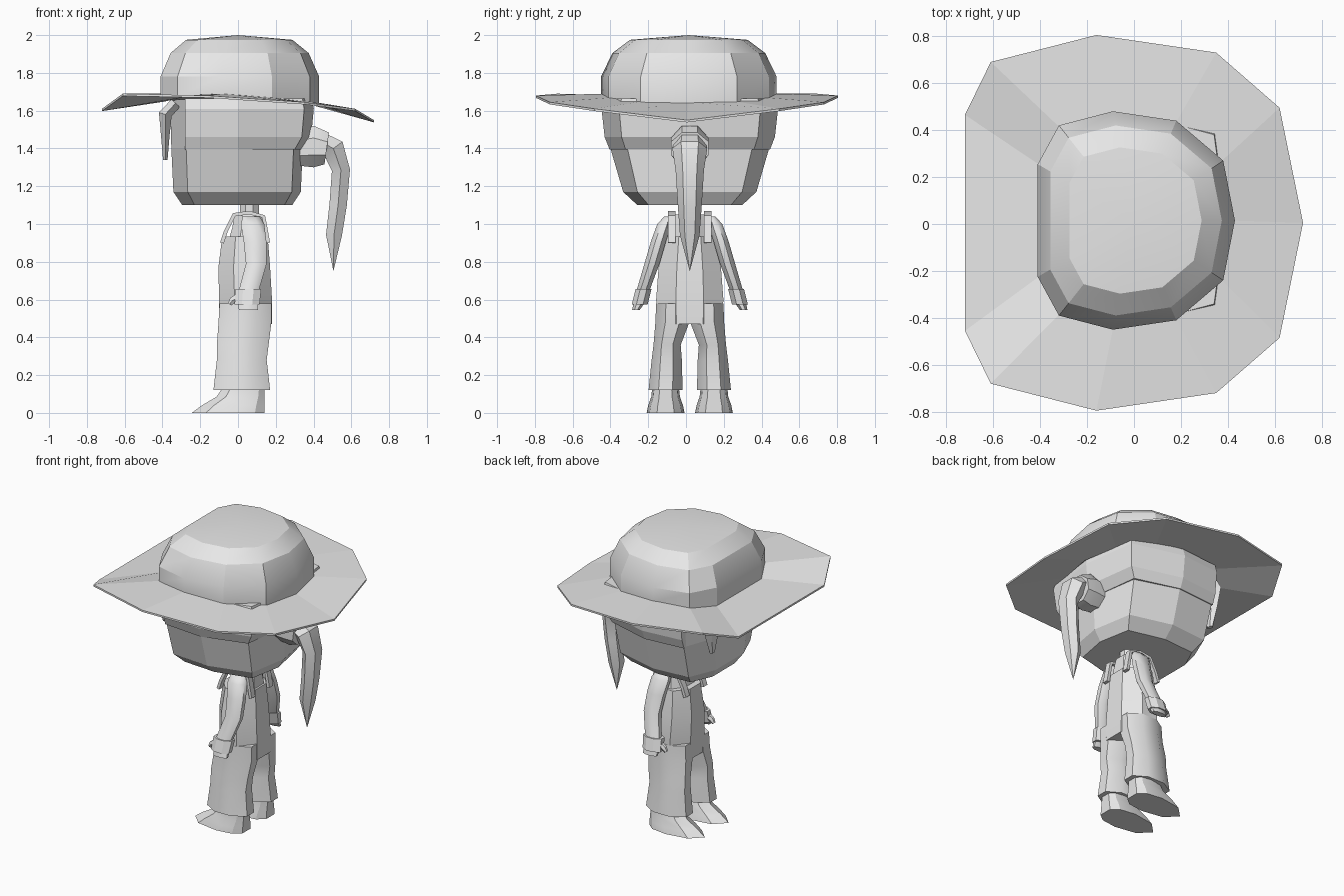
import bpy, bmesh, math
from mathutils import Vector

cube = bpy.data.objects.get("Cube")
if cube:
    bpy.data.objects.remove(cube, do_unlink=True)

MID = 0.02  # symmetry plane of the figure

grey = bpy.data.materials.new("plain grey")
grey.use_nodes = True
grey.diffuse_color = (0.8, 0.8, 0.8, 1)
grey.node_tree.nodes["Principled BSDF"].inputs["Base Color"].default_value = (0.8, 0.8, 0.8, 1)


def loft(name, rings, caps=True, smooth=30):
    """Skin a list of equal-length point rings; a one-point ring is a tip."""
    bm = bmesh.new()
    vs = [[bm.verts.new(p) for p in ring] for ring in rings]
    for a, b in zip(vs, vs[1:]):
        n = max(len(a), len(b))
        for i in range(n):
            j = (i + 1) % n
            if len(b) == 1:
                bm.faces.new((a[i], a[j], b[0]))
            else:
                bm.faces.new((a[i], a[j], b[j], b[i]))
    if caps:
        for ring in (vs[0], vs[-1]):
            if len(ring) > 2:
                bm.faces.new(ring)
    bmesh.ops.recalc_face_normals(bm, faces=bm.faces)
    mesh = bpy.data.meshes.new(name)
    bm.to_mesh(mesh)
    bm.free()
    mesh.materials.append(grey)
    ob = bpy.data.objects.new(name, mesh)
    bpy.context.collection.objects.link(ob)
    bpy.ops.object.select_all(action="DESELECT")
    ob.select_set(True)
    bpy.context.view_layer.objects.active = ob
    if smooth:
        bpy.ops.object.shade_smooth_by_angle(angle=math.radians(smooth))
    return ob


def oval(cx, cy, z, rx, ry, n=8):
    """Horizontal ring with flat sides facing the axes; rx, ry are its extents."""
    k = 1 / math.cos(math.pi / n)
    return [(cx + rx * k * math.cos((i + .5) * math.tau / n),
             cy + ry * k * math.sin((i + .5) * math.tau / n), z) for i in range(n)]


def tube(name, path, y, n=8):
    """Tube in the xz plane along (x, z, thickness, half width)."""
    rings = []
    for i, (x, z, r, w) in enumerate(path):
        a, b = path[max(i - 1, 0)], path[min(i + 1, len(path) - 1)]
        t = Vector((b[0] - a[0], 0, b[1] - a[1])).normalized()
        side = Vector((-t.z, 0, t.x))
        c = Vector((x, y, z))
        if r == 0:
            rings.append([c])
        else:
            rings.append([c + side * p[0] + Vector((0, p[1], 0))
                          for p in oval(0, 0, 0, r, w, n)])
    return loft(name, rings)


def mirrored(half):
    """Complete a half outline by reflecting points off the centre line."""
    back = [(p[0], -p[1], *p[2:]) for p in reversed(half) if p[1] > 0]
    return half + back


# Hat: drooping brim and faceted crown
brim_out = mirrored([(.72, 0, 1.55), (.62, .49, 1.61), (.35, .725, 1.645),
                     (-.16, .80, 1.68), (-.61, .685, 1.69), (-.72, .46, 1.61)])
crown = mirrored([(.43, 0, 1.645), (.38, .255, 1.65), (.18, .425, 1.67),
                  (-.09, .465, 1.69), (-.32, .405, 1.68), (-.41, .24, 1.66)])
inner = [(x * .95, y * .95 + .015, z) for x, y, z in crown]
outer = [(x, y + .005, z) for x, y, z in brim_out]
drop = lambda ring: [(x, y, z - .012) for x, y, z in ring]
loft("hat_brim", [inner, outer, drop(outer), drop(inner), inner], caps=False, smooth=0)

crown_rings = [[(x, y + .015, z - .005) for x, y, z in crown]]
for s, z in ((1, 1.78), (.87, 1.905), (.67, 1.975)):
    crown_rings.append([(x * s, y * s + .015, z) for x, y, _ in crown])
loft("hat_crown", crown_rings + [[(0, .015, 2)]], smooth=25)

# Head: tapered block with a ridge at the back
head = mirrored([(.35, 0), (.30, .33), (0, .42), (-.28, .395), (-.36, .18)])
loft("head", [[(x * sx, y * sy + MID, z) for x, y in head]
              for z, sx, sy in ((1.10, .82, .66), (1.17, .95, .84),
                                (1.40, .98, 1), (1.66, 1, 1))], smooth=0)

# Hair: flared band round the sides and back
hair = mirrored([(.355, 0), (.31, .34), (0, .425), (-.28, .40)])
loft("hair_band", [[(x if x < 0 else x * sx, y * sy + MID, z) for x, y in hair]
                   for z, sx, sy in ((1.395, .97, 1), (1.46, 1.09, 1.06),
                                     (1.61, 1.13, 1.1), (1.665, 1.1, 1.06))], smooth=0)
for side, label in ((-1, "right"), (1, "left")):
    y = MID + side * .25
    tube(label + "_fringe", [(-.33, 1.64, .03, .09), (-.385, 1.58, .035, .09),
                             (-.385, 1.46, .022, .06), (-.385, 1.34, .012, .02)], y, 6)

# Ponytail
tube("ponytail_base", [(.30, 1.40, .09, .09), (.40, 1.41, .11, .10),
                       (.47, 1.40, .085, .10)], MID)
tube("ponytail", [(.43, 1.44, .05, .07), (.505, 1.40, .06, .08),
                  (.545, 1.285, .048, .065), (.53, 1.10, .046, .055),
                  (.508, .94, .042, .045), (.505, .75, 0, 0)], MID, 6)

# Trunk
loft("neck", [oval(.06, MID, z, .05, .05) for z in (1.0, 1.13)])
loft("shirt", [oval(.045, MID, .88, .105, .13), oval(.055, MID, .98, .085, .115),
               oval(.055, MID, 1.05, .075, .09)])
loft("overall_body", [oval(.04, MID, .47, .14, .17), oval(.04, MID, .60, .14, .178),
                      oval(.033, MID, .77, .137, .165), oval(.037, MID, .935, .12, .14)])

for side, label in ((-1, "right"), (1, "left")):
    def at(y):
        return MID + side * y

    # Overall strap and trouser leg
    tube(label + "_strap", [(-.085, .90, .01, .02), (-.065, .96, .01, .02),
                            (-.02, 1.05, .01, .02), (.06, 1.06, .01, .02),
                            (.135, 1.04, .01, .02), (.16, .90, .01, .02)], at(.095), 4)
    loft(label + "_trouser_leg", [oval(.02, at(.128), .12, .15, .09),
                                  oval(.02, at(.122), .28, .132, .08),
                                  oval(.025, at(.12), .36, .137, .072),
                                  oval(.037, at(.092), .48, .14, .09),
                                  oval(.04, at(.09), .58, .138, .088)], smooth=50)

    # Shoe with a pointed toe
    sole = mirrored([(-.245, 0), (-.17, .075), (-.02, .10), (.09, .085), (.14, .045)])
    loft(label + "_shoe", [[(.14 - (.14 - x) * sx, at(.128) + y * sy, z) for x, y in sole]
                           for z, sx, sy in ((0, 1, 1), (.04, .86, .92),
                                             (.085, .66, .76), (.14, .56, .7))])

    # Arm, cuff and hand
    loft(label + "_arm", [oval(.07, at(.115), 1.04, .045, .02),
                          oval(.077, at(.135), 1.0, .062, .037),
                          oval(.09, at(.165), .91, .06, .04),
                          oval(.097, at(.20), .79, .055, .04),
                          oval(.055, at(.25), .64, .053, .034)], smooth=50)
    loft(label + "_cuff", [oval(.055, at(.245), .655, .068, .042),
                           oval(.048, at(.265), .575, .066, .042)])
    loft(label + "_hand", [oval(.05, at(.26), .60, .055, .034),
                           oval(.055, at(.285), .545, .05, .02)])
    tube(label + "_thumb", [(.01, .615, .022, .018), (-.03, .595, .018, .015),
                            (-.045, .575, .01, .01)], at(.255), 6)
